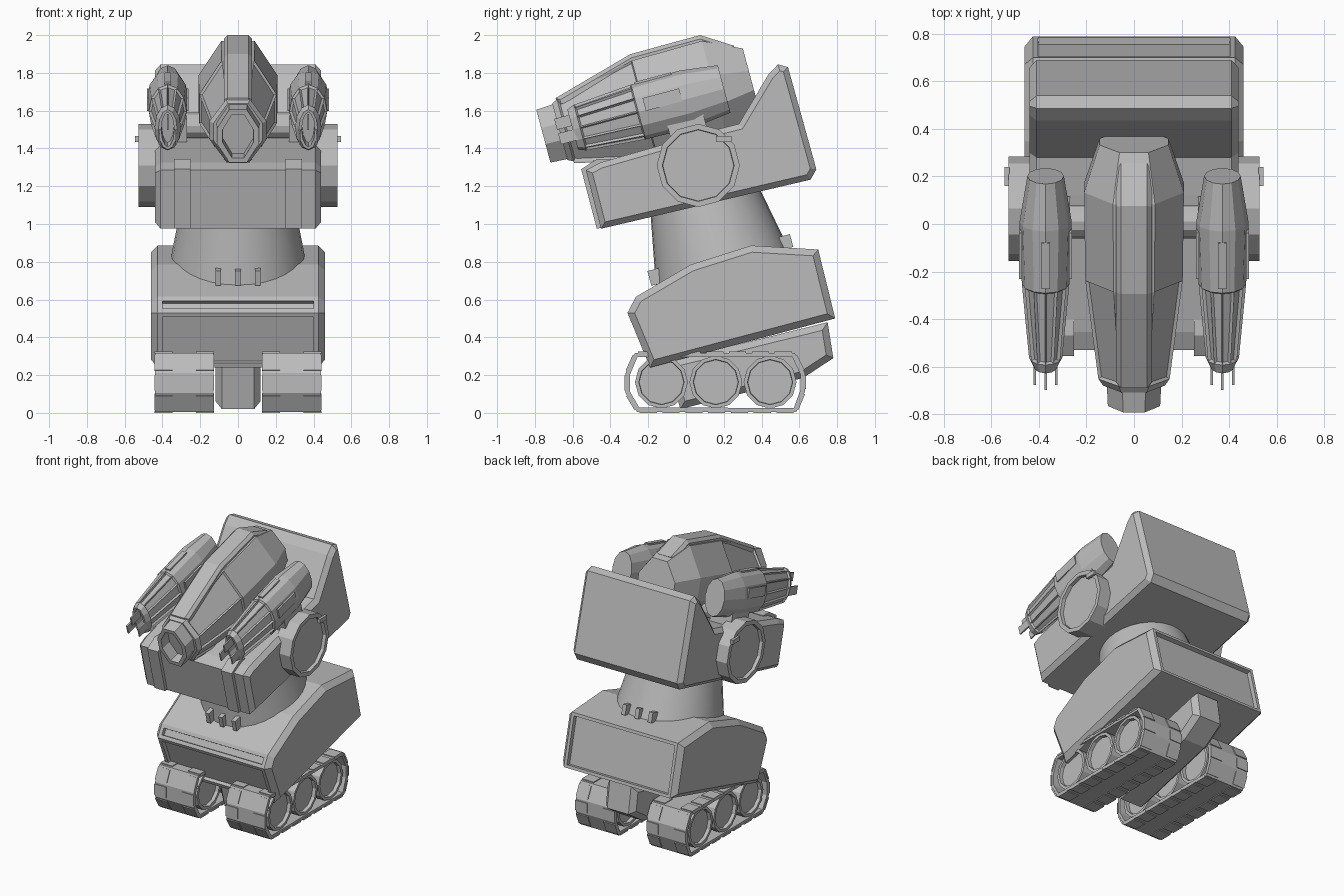
import bpy, bmesh, math
from mathutils import Matrix, Vector

if "Cube" in bpy.data.objects:
    bpy.data.objects.remove(bpy.data.objects["Cube"])

grey = bpy.data.materials.new("plain grey")
grey.use_nodes = True
grey.diffuse_color = (0.5, 0.5, 0.5, 1)
grey.node_tree.nodes["Principled BSDF"].inputs["Base Color"].default_value = (0.5, 0.5, 0.5, 1)

TILT = Matrix.Rotation(math.radians(15), 4, 'X')   # the body leans forward


def tilted(x, y, z):
    return Matrix.Translation((x, y, z)) @ TILT


def finish(name, bm, matrix=None):
    bmesh.ops.recalc_face_normals(bm, faces=bm.faces)
    if matrix:
        bm.transform(matrix)
    mesh = bpy.data.meshes.new(name)
    bm.to_mesh(mesh)
    bm.free()
    mesh.materials.append(grey)
    obj = bpy.data.objects.new(name, mesh)
    bpy.context.collection.objects.link(obj)
    return obj


def recess(bm, face, rim, depth):
    bmesh.ops.inset_region(bm, faces=[face], thickness=rim)
    bmesh.ops.inset_region(bm, faces=[face], thickness=0.002, depth=-depth)


def facing(bm, direction):
    d = Vector(direction).normalized()
    return max(bm.faces, key=lambda f: f.normal.dot(d) + 0.01 * f.calc_area())


def prism(name, profile, half, bevel=0, matrix=None, panels=()):
    """Side profile (y, z) stretched across x, with chamfered side edges."""
    bm = bmesh.new()
    caps = [[bm.verts.new((s * half, y, z)) for y, z in profile] for s in (-1, 1)]
    n = len(profile)
    for cap in caps:
        bm.faces.new(cap)
    for i in range(n):
        j = (i + 1) % n
        bm.faces.new((caps[0][i], caps[0][j], caps[1][j], caps[1][i]))
    bmesh.ops.recalc_face_normals(bm, faces=bm.faces)
    if bevel:
        rims = [e for e in bm.edges if e.verts[0].co.x * e.verts[1].co.x > 0]
        bmesh.ops.bevel(bm, geom=rims, offset=bevel, segments=1, affect='EDGES')
    for direction, rim, depth in panels:
        bm.normal_update()
        recess(bm, facing(bm, direction), rim, depth)
    return finish(name, bm, matrix)


def box(name, size, matrix):
    bm = bmesh.new()
    bmesh.ops.create_cube(bm, size=1, matrix=Matrix.Diagonal((*size, 1)))
    return finish(name, bm, matrix)


def loft(name, section, rings, matrix, rule=None, mouth=0):
    """Section scaled to each ring (distance, half width, half height)."""
    bm = bmesh.new()
    loops = [[bm.verts.new((x * rx, t, z * rz)) for x, z in section] for t, rx, rz in rings]
    n = len(section)
    for a, b in zip(loops, loops[1:]):
        for i in range(n):
            j = (i + 1) % n
            bm.faces.new((a[i], a[j], b[j], b[i]))
    front = bm.faces.new(loops[0])
    bm.faces.new(loops[-1])
    bmesh.ops.recalc_face_normals(bm, faces=bm.faces)
    if rule:
        chosen = [f for f in bm.faces if rule(f.calc_center_median())]
        bmesh.ops.inset_individual(bm, faces=chosen, thickness=0.012, depth=-0.012)
    if mouth:
        recess(bm, front, mouth, 0.08)
    return finish(name, bm, matrix)


def drum(name, radius, x0, x1, y, z, sides, rim):
    """Wheel-like cylinder along x with dished ends."""
    bm = bmesh.new()
    m = Matrix.Translation(((x0 + x1) / 2, y, z)) @ Matrix.Rotation(math.pi / 2, 4, 'Y')
    bmesh.ops.create_cone(bm, cap_ends=True, segments=sides, radius1=radius,
                          radius2=radius, depth=abs(x1 - x0), matrix=m)
    bm.normal_update()
    if rim:
        for f in [f for f in bm.faces if len(f.verts) == sides]:
            recess(bm, f, rim, 0.025)
    return finish(name, bm)


# Lower hull with recessed front panel, front slit and rear panel
prism("lower_hull", [(-0.31, 0.53), (-0.19, 0.24), (0.79, 0.50), (0.70, 0.865),
                     (0.345, 0.886), (0.025, 0.785), (-0.265, 0.615)], 0.46, 0.035,
      panels=[((0, -0.92, -0.39), 0.035, 0.025), ((0, 0.97, 0.24), 0.03, 0.03),
              ((0, -0.88, 0.47), 0.035, 0.025)])

# Keel block between the tracks
prism("keel_block", [(-0.03, 0.02), (0.62, 0.185), (0.78, 0.29), (0.75, 0.48),
                     (-0.1, 0.27)], 0.12, 0.035)

# Neck cone and its small clips
bm = bmesh.new()
bmesh.ops.create_cone(bm, cap_ends=True, segments=32, radius1=0.37, radius2=0.29, depth=0.42)
neck = finish("neck", bm, tilted(0, 0.145, 0.95))
for p in neck.data.polygons:
    p.use_smooth = len(p.vertices) == 4
for k in (-1, 0, 1):
    box("front_clip", (0.03, 0.06, 0.08), tilted(k * 0.105, -0.165, 0.72))
    box("rear_clip", (0.03, 0.06, 0.07), tilted(k * 0.105, 0.53, 0.905))

# Upper hull with its raised back wall
prism("upper_hull", [(-0.53, 1.285), (-0.45, 0.975), (0.66, 1.235), (0.69, 1.29),
                     (0.54, 1.83), (0.487, 1.845), (0.435, 1.79), (0.28, 1.53),
                     (0.12, 1.49), (-0.455, 1.325)], 0.44, 0.03)

# Main gun pod
section = [(0.42, 1), (1, 0.3), (1, -0.3), (0.42, -1)]
section += [(-x, z) for x, z in reversed(section)]
gun = tilted(0, -0.755, 1.465)
loft("main_gun", section, [(0.09, 0.13, 0.155), (0.12, 0.15, 0.17), (0.556, 0.205, 0.265),
                           (0.94, 0.21, 0.27), (1.14, 0.145, 0.175)], gun,
     rule=lambda c: 0.2 < c.y < 0.45 and abs(c.x) > 0.08)
loft("main_muzzle", section, [(0, 0.11, 0.145), (0.1, 0.115, 0.15)], gun, mouth=0.03)
prism("gun_ridge", [(0.115, 0.12), (0.115, 0.178), (0.556, 0.30), (0.94, 0.302),
                    (1.10, 0.20), (1.0, 0.15)], 0.075, 0.02, gun)
prism("gun_keel", [(0.12, -0.12), (0.12, -0.18), (0.556, -0.28), (0.9, -0.28),
                   (0.9, -0.15)], 0.06, 0, gun)
drum("gun_axle", 0.07, -0.36, 0.36, 0.01, 1.52, 12, 0)

circle = [(math.cos(a * math.tau / 12), math.sin(a * math.tau / 12)) for a in range(12)]
belt = [(-0.26, 0.006), (-0.32, 0.105), (-0.32, 0.21), (-0.27, 0.318),
        (0.575, 0.318), (0.63, 0.21), (0.63, 0.115), (0.585, 0.006)]

for s in (-1, 1):
    # Side gun pod with prongs and bracket
    pod = tilted(s * 0.372, -0.6, 1.5)
    loft("side_gun", circle, [(0, 0.05, 0.11), (0.04, 0.07, 0.125), (0.36, 0.10, 0.15),
                              (0.63, 0.11, 0.155), (0.83, 0.077, 0.13)], pod,
         rule=lambda c: 0.1 < c.y < 0.3, mouth=0.015)
    for k in (-1, 0, 1):
        box("gun_prong", (0.01, 0.10, 0.06),
            pod @ Matrix.Translation((k * 0.045, -0.03, 0.05 - 0.08 * abs(k))))
    for side in (-1, 1):
        box("pod_panel", (0.012, 0.2, 0.07),
            pod @ Matrix.Translation((side * 0.105, 0.5, 0.03)))
    box("pod_top_panel", (0.035, 0.2, 0.012), pod @ Matrix.Translation((0, 0.48, 0.152)))
    box("pod_bracket", (0.17, 0.2, 0.17), tilted(s * 0.355, 0.01, 1.5))

    # Shoulder disc and rim tabs
    drum("shoulder_disc", 0.22, s * 0.40, s * 0.528, 0.065, 1.31, 12, 0.03)
    box("rim_tab", (0.02, 0.08, 0.03), Matrix.Translation((s * 0.535, 0.2, 1.45)))

    # Raised slab on the hull front
    prism("front_slab", [(-0.555, 1.29), (-0.472, 0.975), (-0.4, 0.99), (-0.4, 1.345),
                         (-0.47, 1.345)], 0.043, 0, Matrix.Translation((s * 0.295, 0, 0)))

    # Track belt
    bm = bmesh.new()
    edges = [[bm.verts.new((s * x, y, z)) for y, z in belt] for x in (0.13, 0.44)]
    for i in range(len(belt)):
        j = (i + 1) % len(belt)
        bm.faces.new((edges[0][i], edges[0][j], edges[1][j], edges[1][i]))
    track = finish("track_belt", bm)
    shell = track.modifiers.new("thickness", 'SOLIDIFY')
    shell.thickness, shell.offset = 0.025, -1

    # Track lugs along every belt segment
    for (y0, z0), (y1, z1) in zip(belt, belt[1:] + belt[:1]):
        length = math.hypot(y1 - y0, z1 - z0)
        turn = Matrix.Rotation(math.atan2(z1 - z0, y1 - y0), 4, 'X')
        count = max(1, round(length / 0.12))
        for k in range(count):
            f = (k + 0.5) / count
            for x in (0.175, 0.395):
                place = Matrix.Translation((s * x, y0 + (y1 - y0) * f, z0 + (z1 - z0) * f))
                box("track_lug", (0.095, length / count * 0.75, 0.012), place @ turn)

    # Road wheels
    for y in (-0.13, 0.158, 0.445):
        drum("road_wheel", 0.14, s * 0.14, s * 0.43, y, 0.163, 12, 0.02)
